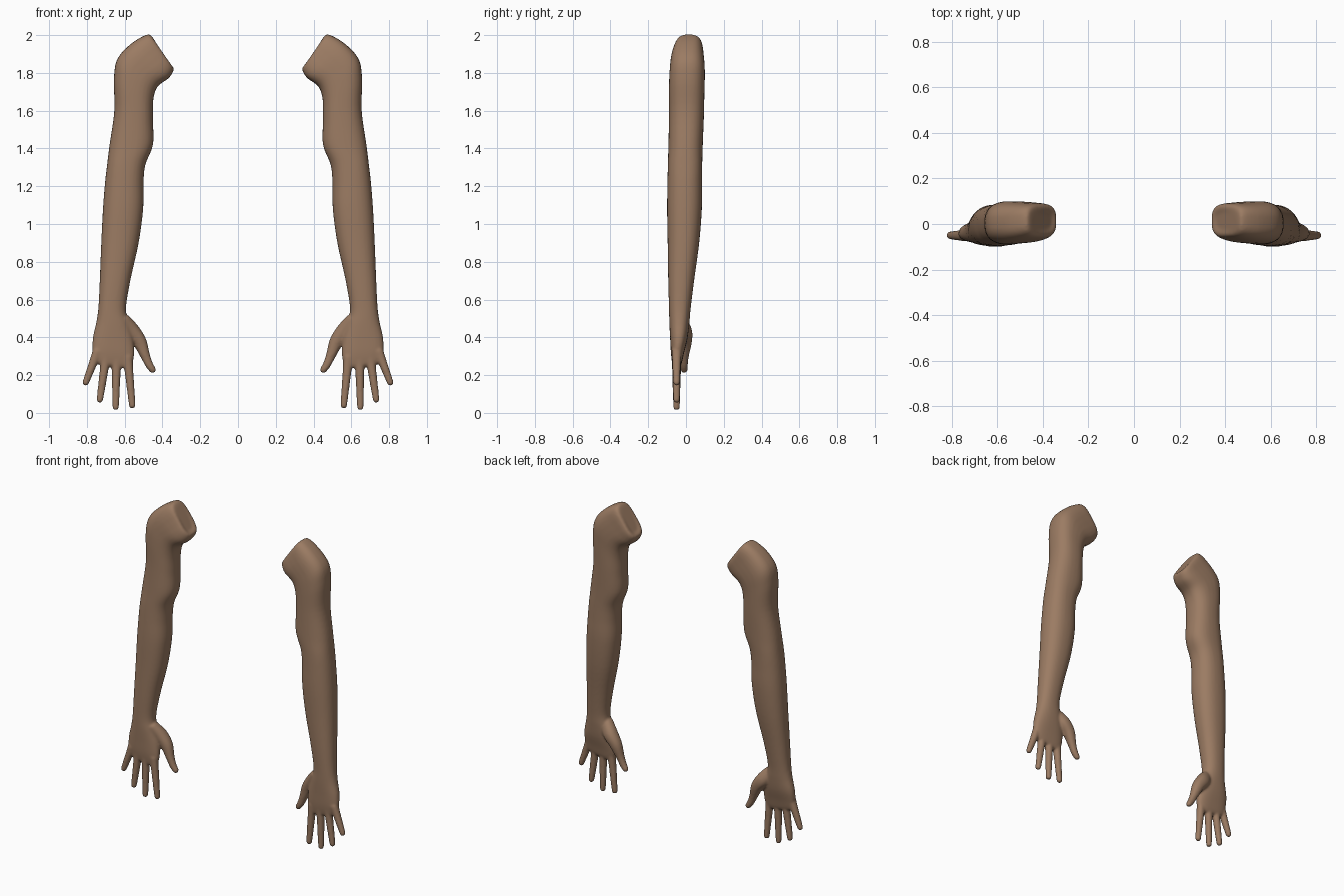
import bpy, bmesh
from math import cos, sin, pi, copysign
from mathutils import Vector

if "Cube" in bpy.data.objects:
    bpy.data.objects.remove(bpy.data.objects["Cube"])

SEG = 32   # points round each section
STEPS = 5  # interpolated sections between the given ones

skin = bpy.data.materials.new("skin")
skin.diffuse_color = (0.33, 0.20, 0.125, 1)
skin.use_nodes = True
skin.node_tree.nodes["Principled BSDF"].inputs["Base Color"].default_value = skin.diffuse_color


def catmull(rows):
    """Smoothly interpolate a list of equal-length rows."""
    out = []
    n = len(rows)
    for i in range(n - 1):
        p0, p1, p2, p3 = (rows[max(0, min(n - 1, i + k))] for k in (-1, 0, 1, 2))
        for s in range(STEPS):
            t = s / STEPS
            out.append([0.5 * (2 * b + (c - a) * t + (2 * a - 5 * b + 4 * c - d) * t * t
                               + (3 * b - a - 3 * c + d) * t ** 3)
                        for a, b, c, d in zip(p0, p1, p2, p3)])
    out.append(list(rows[-1]))
    return out


def loft(bm, rows, side):
    """Rows: inner x, inner z, outer x, outer z, front y, back y, roundness power."""
    prev = None
    rings = []
    for ax, az, bx, bz, y0, y1, p in catmull(rows):
        ring = []
        for k in range(SEG):
            a = 2 * pi * k / SEG
            u = copysign(abs(cos(a)) ** (2 / p), cos(a))
            v = copysign(abs(sin(a)) ** (2 / p), sin(a))
            x = (ax + bx) / 2 + (bx - ax) / 2 * u
            z = (az + bz) / 2 + (bz - az) / 2 * u
            y = (y0 + y1) / 2 + (y1 - y0) / 2 * v
            ring.append(bm.verts.new((side * x, y, z)))
        if prev:
            for k in range(SEG):
                j = (k + 1) % SEG
                bm.faces.new((prev[k], prev[j], ring[j], ring[k]))
        prev = ring
        rings.append(ring)
    bm.faces.new(rings[0])
    bm.faces.new(rings[-1])


def digit(points):
    """Turn path points (x, y, z, radius) into loft rows with a rounded tip."""
    pts = list(points)
    (x0, y0, z0, _), (x1, y1, z1, r) = pts[-2:]
    d = Vector((x1 - x0, 0, z1 - z0)).normalized()
    for f, k in ((0.6, 0.8), (0.95, 0.35)):
        pts.append((x1 + d.x * r * f, y1, z1 + d.z * r * f, r * k))
    rows = []
    for i, (x, y, z, r) in enumerate(pts):
        a, b = pts[max(0, i - 1)], pts[min(len(pts) - 1, i + 1)]
        d = Vector((b[0] - a[0], 0, b[2] - a[2])).normalized()
        rows.append((x + d.z * r, z - d.x * r, x - d.z * r, z + d.x * r, y - r, y + r, 2.2))
    return rows


# Shoulder cap down to the knuckles
ARM = [
    (0.362, 1.845, 0.450, 1.985, -0.025, 0.050, 2.8),
    (0.340, 1.822, 0.480, 2.003, -0.055, 0.085, 3.2),
    (0.364, 1.775, 0.565, 1.955, -0.078, 0.095, 3.0),
    (0.425, 1.728, 0.638, 1.875, -0.087, 0.100, 2.7),
    (0.448, 1.660, 0.657, 1.770, -0.090, 0.098, 2.5),
    (0.450, 1.550, 0.655, 1.600, -0.090, 0.095, 2.4),
    (0.450, 1.420, 0.680, 1.420, -0.093, 0.089, 2.4),
    (0.490, 1.315, 0.693, 1.315, -0.096, 0.086, 2.4),
    (0.500, 1.220, 0.704, 1.220, -0.098, 0.085, 2.3),
    (0.502, 1.080, 0.715, 1.080, -0.100, 0.084, 2.3),
    (0.526, 0.900, 0.724, 0.900, -0.097, 0.070, 2.3),
    (0.570, 0.700, 0.732, 0.700, -0.094, 0.043, 2.3),
    (0.593, 0.550, 0.739, 0.560, -0.090, 0.025, 2.3),
    (0.575, 0.470, 0.750, 0.480, -0.088, 0.018, 2.3),
    (0.555, 0.390, 0.768, 0.400, -0.084, 0.008, 2.4),
    (0.550, 0.310, 0.770, 0.330, -0.080, -0.010, 2.6),
    (0.560, 0.255, 0.760, 0.280, -0.073, -0.022, 2.8),
    (0.575, 0.235, 0.745, 0.262, -0.066, -0.032, 2.8),
]

# Knuckle x, z and tip x, z of each finger
FINGERS = [(0.585, 0.30, 0.558, 0.020), (0.643, 0.30, 0.648, 0.010),
           (0.697, 0.31, 0.734, 0.052), (0.742, 0.33, 0.811, 0.148)]

THUMB = [(0.610, -0.035, 0.490, 0.040), (0.565, -0.012, 0.435, 0.044),
         (0.520, -0.006, 0.375, 0.037), (0.490, -0.010, 0.300, 0.025),
         (0.470, -0.011, 0.255, 0.021), (0.452, -0.010, 0.228, 0.018)]


def build_arm(name, side):
    bm = bmesh.new()
    loft(bm, ARM, side)
    loft(bm, digit(THUMB), side)
    for kx, kz, tx, tz in FINGERS:
        path = []
        for t, r in ((0, 0.027), (0.3, 0.023), (0.65, 0.020), (0.93, 0.017)):
            path.append((kx + (tx - kx) * t, -0.050, kz + (tz - kz) * t, r))
        loft(bm, digit(path), side)
    bmesh.ops.recalc_face_normals(bm, faces=bm.faces)
    mesh = bpy.data.meshes.new(name)
    bm.to_mesh(mesh)
    bm.free()
    mesh.materials.append(skin)
    ob = bpy.data.objects.new(name, mesh)
    bpy.context.collection.objects.link(ob)
    # Fuse the fingers and arm into one skin
    rm = ob.modifiers.new("fuse", 'REMESH')
    rm.mode = 'VOXEL'
    rm.voxel_size = 0.007
    rm.use_smooth_shade = True
    sm = ob.modifiers.new("soften", 'SMOOTH')
    sm.factor = 0.5
    sm.iterations = 6


build_arm("right_arm", -1)
build_arm("left_arm", 1)
